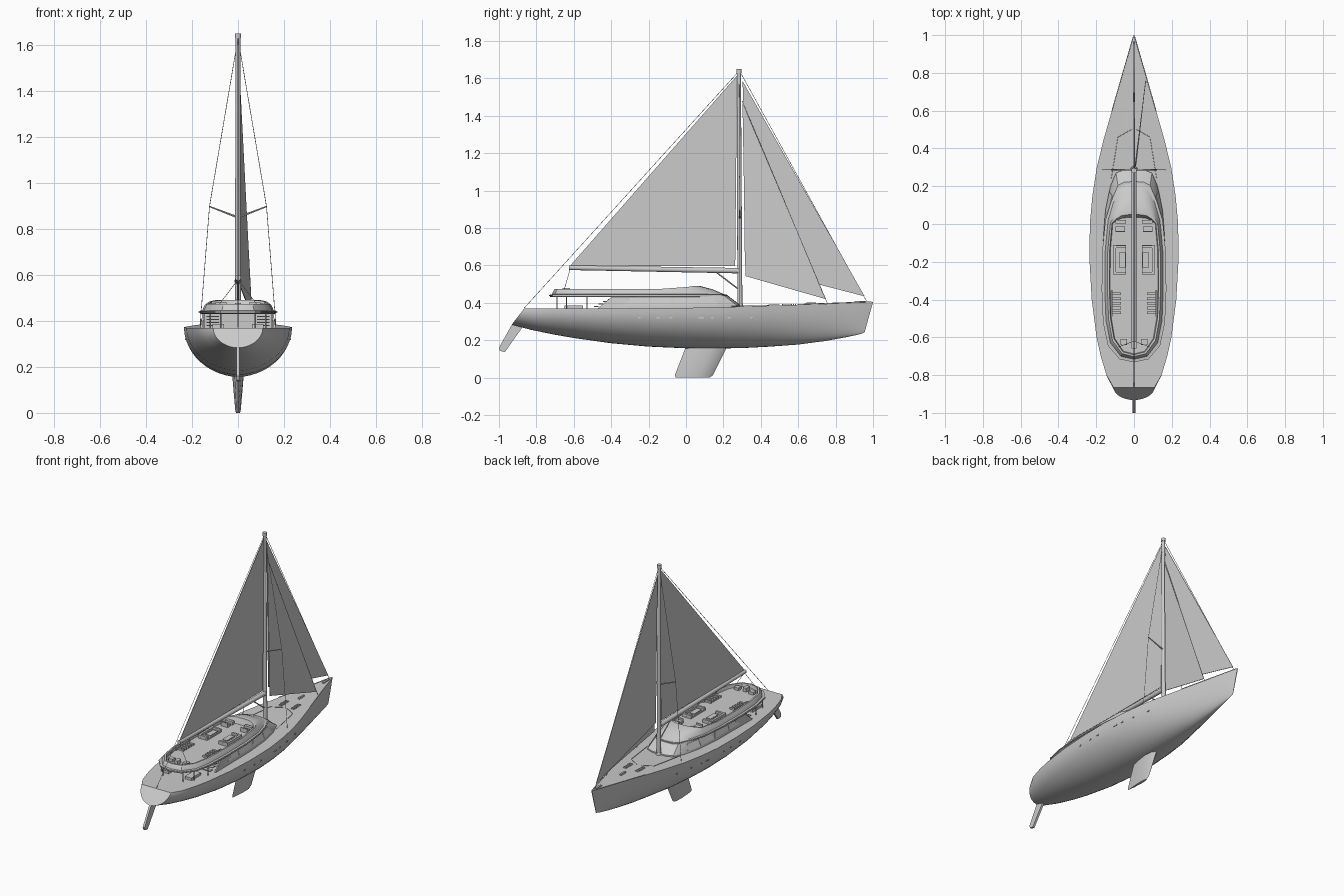
import bpy, bmesh, math
from mathutils import Vector

if "Cube" in bpy.data.objects:
    bpy.data.objects.remove(bpy.data.objects["Cube"])

grey = bpy.data.materials.new("light grey")
grey.diffuse_color = (0.6, 0.6, 0.6, 1)
grey.use_nodes = True
grey.node_tree.nodes["Principled BSDF"].inputs["Base Color"].default_value = grey.diffuse_color


def make(name, bm, smooth=True):
    bmesh.ops.recalc_face_normals(bm, faces=bm.faces)
    me = bpy.data.meshes.new(name)
    bm.to_mesh(me)
    bm.free()
    me.materials.append(grey)
    ob = bpy.data.objects.new(name, me)
    bpy.context.scene.collection.objects.link(ob)
    if smooth:
        bpy.ops.object.select_all(action='DESELECT')
        ob.select_set(True)
        bpy.context.view_layer.objects.active = ob
        bpy.ops.object.shade_smooth_by_angle(angle=math.radians(32))
    return ob


def loft(name, rings, smooth=True):
    """Skin closed rings of equal length and cap both ends."""
    bm = bmesh.new()
    rv = [[bm.verts.new(p) for p in r] for r in rings]
    n = len(rv[0])
    for a, b in zip(rv, rv[1:]):
        for i in range(n):
            j = (i + 1) % n
            bm.faces.new((a[i], a[j], b[j], b[i]))
    bm.faces.new(rv[0])
    bm.faces.new(rv[-1])
    return make(name, bm, smooth)


def box(name, c, s):
    x, y, z = (v / 2 for v in s)
    return loft(name, [[(c[0] + u * x, c[1] + v * y, c[2] + w * z)
                for u, v in ((-1, -1), (1, -1), (1, 1), (-1, 1))] for w in (-1, 1)], False)


def rod(name, a, b, r=0.0014, r2=None, n=6):
    a, b = Vector(a), Vector(b)
    d = (b - a).normalized()
    u = d.orthogonal().normalized()
    w = d.cross(u)
    return loft(name, [[p + (u * math.cos(t) + w * math.sin(t)) * q
                for t in (2 * math.pi * k / n for k in range(n))]
                for p, q in ((a, r), (b, r2 or r))])


def mirror_half(half, z):
    """Half outline (bow centre to stern centre) -> full ring; z is number or function of y."""
    zf = z if callable(z) else (lambda y: z)
    pts = half + [(-x, y) for x, y in reversed(half[1:-1])]
    return [(x, y, zf(y)) for x, y in pts]


def plate(name, pts, t, axis=0):
    """Thin plate from a polygon, thickened along one axis."""
    off = Vector([t / 2 if i == axis else 0 for i in range(3)])
    return loft(name, [[Vector(p) - off for p in pts], [Vector(p) + off for p in pts]], False)


# hull: deck y, bottom y, half beam, deck z, bottom z
stations = [(-.865, -.932, .108, .37, .283), (-.80, -.83, .146, .37, .256), (-.7, -.71, .176, .37, .231),
            (-.6, -.6, .198, .37, .212), (-.4, -.4, .224, .37, .184), (-.2, -.2, .235, .371, .166),
            (0, 0, .234, .373, .157), (.15, .15, .22, .376, .156), (.3, .3, .197, .38, .158),
            (.45, .45, .16, .385, .166), (.6, .6, .117, .39, .177), (.75, .745, .074, .395, .196),
            (.87, .855, .04, .4, .216), (.95, .925, .017, .403, .231), (1, .955, .002, .405, .242)]
rings = []
for yd, yb, b, zd, zb in stations:
    ring = []
    for k in range(25):
        a = math.pi * k / 24
        t = math.sin(a)
        c = math.cos(a)
        ring.append((b * math.copysign(abs(c) ** 1.05, c), yd + (yb - yd) * t, zd - (zd - zb) * t))
    rings.append(ring)
loft("hull", rings)

# keel and rudder
def foil(y0, y1, w, z):
    prof = [(0, 0), (.3, .6), (.65, 1), (.9, .7), (1, 0), (.9, -.7), (.65, -1), (.3, -.6)]
    return [(w * x, y0 + (y1 - y0) * s, z) for s, x in prof]

loft("keel", [foil(-.055, .125, .009, 0), foil(-.06, .143, .012, .012), foil(.003, .225, .026, .175)])
plate("rudder", [(0, -.86, .29), (0, -.93, .285), (0, -1, .16), (0, -.995, .143), (0, -.968, .137)], .014)

# deckhouse with sloping front
low = [(0, .29), (.05, .288), (.095, .27), (.125, .2), (.15, .08), (.163, -.1), (.163, -.3), (.158, -.4), (0, -.4)]
high = [(0, .225), (.05, .222), (.085, .205), (.112, .14), (.134, .04), (.147, -.1), (.147, -.3), (.143, -.4), (0, -.4)]
loft("deckhouse", [mirror_half(low, .365), mirror_half(low, .388), mirror_half(high, .438)])


def wall_x(y, z):
    t = (z - .388) / .05
    w = [(a[0] + (b[0] - a[0]) * t, a[1] + (b[1] - a[1]) * t) for a, b in zip(low[1:-1], high[1:-1])]
    for (xa, ya), (xb, yb) in zip(w, w[1:]):
        if ya >= y >= yb:
            return xa + (xb - xa) * (ya - y) / (ya - yb)
    return w[-1][0]


# side windows, wing walls, awning posts, cockpit stairs
windows = [(-.335, -.31, -.225, -.225), (-.22, -.22, -.09, -.075), (-.07, -.055, .06, .06), (.065, .065, .15, .17)]
for s in (-1, 1):
    for i, (a, b, c, d) in enumerate(windows):
        q = [(a, .391), (b, .43), (c, .43), (d, .391)]
        if i < 2:
            q = [(a, .391), (b, .43), (d, .43), (c, .391)] if i == 0 else q
        plate("side_window", [(s * wall_x(y, z), y, z) for y, z in q], .005)
    plate("wing_wall", [(s * .160, -.475, .368), (s * .15, -.39, .438), (s * .15, -.3, .438), (s * .16, -.3, .368)], .008)
    for x, y in ((.075, -.69), (.12, -.64), (.148, -.53)):
        rod("awning_post", (s * x, y, .368), (s * x, y, .44), .003)
    for k in range(5):
        box("stair_step", (s * .11, -.48 + k * .025, .38 + k * .013), (.055, .025, .005))
    box("cockpit_bench", (s * .085, -.6, .378), (.05, .1, .018))

# upper deck: overhanging slab, bulwark with windscreen brow, sunken floor
slab = [(0, .218), (.045, .213), (.085, .19), (.118, .12), (.148, .02), (.165, -.15), (.167, -.35), (.16, -.52),
        (.135, -.64), (.075, -.712), (0, -.728)]


def inset(half, d, front):
    return [(x * (1 - d / .165), min(y, .218) * (front / .218) if y > 0 else y * (1 - d / .73)) for x, y in half]


def rim(y):
    return .474 + .016 * max(0, min(1, (y + .06) / .1))

loft("upper_deck", [mirror_half(inset(slab, .006, .205), .430), mirror_half(slab, .434),
                    mirror_half(slab, .444), mirror_half(inset(slab, .012, .205), .446),
                    mirror_half(inset(slab, .014, .19), .452),
                    mirror_half(inset(slab, .022, .14), lambda y: .468 if y < .02 else .473),
                    mirror_half(inset(slab, .026, .075), rim),
                    mirror_half(inset(slab, .036, .05), rim),
                    mirror_half(inset(slab, .04, .035), .452)])
# slim rub rail round the overhang
loft("rub_rail", [mirror_half(inset(slab, -.004, .221), .436), mirror_half(inset(slab, -.004, .221), .441)])

# upper deck furniture
for s in (-1, 1):
    box("helm_console", (s * .07, .012, .463), (.055, .02, .022))
    box("helm_seat", (s * .072, -.025, .46), (.05, .024, .016))
    box("helm_backrest", (s * .072, -.04, .466), (.05, .006, .028))
    box("lounge_back", (s * .103, -.19, .464), (.014, .155, .022))
    box("lounge_base", (s * .075, -.19, .456), (.065, .155, .01))
    for y in (-.12, -.26):
        box("lounge_arm", (s * .075, y, .464), (.065, .014, .02))
    box("table", (s * .062, -.19, .468), (.035, .08, .005))
    box("table_leg", (s * .062, -.19, .46), (.012, .04, .018))
    for k in range(5):
        box("stair_slat", (s * .095, -.37 - k * .025, .457), (.05, .014, .012))
    box("stair_rail", (s * .117, -.42, .462), (.008, .14, .02))
    box("stern_seat", (s * .055, -.625, .461), (.035, .03, .018))
box("stern_table", (0, -.64, .465), (.025, .04, .026))

# mast, boom, spreaders
rod("mast", (0, .288, .375), (0, .283, 1.635), .0135, .0105, 16)
rod("mast_head", (0, .283, 1.63), (0, .283, 1.65), .014, .014, 16)
rod("mast_collar", (0, .288, .38), (0, .288, .395), .019, .016, 16)
rod("boom", (0, .28, .572), (0, -.625, .588), .015, .013, 12)
rod("boom_vang", (0, .278, .475), (0, .16, .565), .004)
for s in (-1, 1):
    rod("spreader", (0, .287, .85), (s * .122, .287, .897), .005, .003)
    rod("upper_shroud", (0, .283, 1.63), (s * .124, .287, .898))
    rod("lower_shroud", (s * .124, .287, .898), (s * .165, .287, .38))
    rod("main_sheet", (0, -.62, .58), (s * .08, -.65, .474))
    rod("jib_sheet", (s * .015, .5, .39), (s * .085, .46, .389))
    rod("sheet_lead", (s * .085, .46, .389), (s * .12, .24, .382))
rod("backstay", (0, .275, 1.63), (0, -.865, .372))
rod("forestay", (0, .292, 1.63), (0, .965, .41))
rod("inner_stay", (.004, .3, 1.48), (.062, .755, .40))

# sails
plate("mainsail", [(0, .273, 1.615), (0, -.62, .598), (0, .263, .597)], .003)
plate("jib", [(0, .303, 1.585), (0, .955, .435), (.004, .315, .6)], .003)
plate("staysail", [(.006, .302, 1.47), (.06, .747, .42), (.012, .318, .543)], .003)

# hatches, portholes, bow fittings
for s in (-1, 1):
    for k in range(8):
        box("hatch_slat", (s * .045, .515 + k * .01, .391), (.022, .005, .006))
    for y in (-.25, -.15, -.08, .075, .09, .14, .23, .35):
        b = next(st0[2] + (st1[2] - st0[2]) * (y - st0[0]) / (st1[0] - st0[0])
                 for st0, st1 in zip(stations, stations[1:]) if st0[0] <= y <= st1[0])
        x = s * b * .97
        box("porthole", (x, y, .321), (.006, .014, .007))
    rod("toe_rail", (s * .117, .6, .392), (s * .004, .992, .406), .002)
box("windlass", (0, .67, .398), (.012, .05, .01))
box("anchor_roller", (0, .93, .405), (.012, .06, .008))
